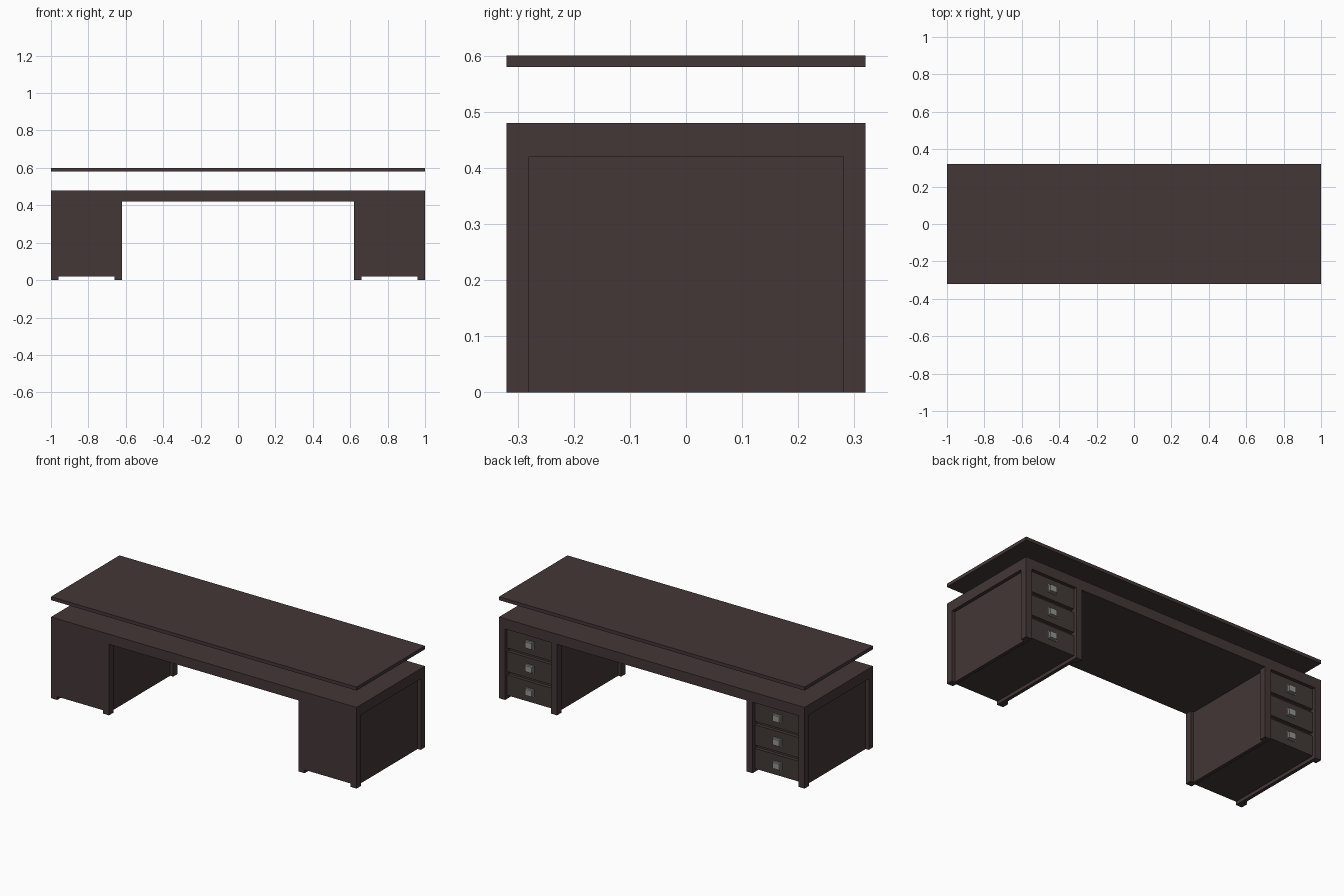
import bpy
import bmesh

cube = bpy.data.objects.get("Cube")
if cube:
    bpy.data.objects.remove(cube, do_unlink=True)


def material(name, rgb):
    m = bpy.data.materials.new(name)
    m.use_nodes = True
    m.diffuse_color = (*rgb, 1)
    bsdf = next(n for n in m.node_tree.nodes if n.type == 'BSDF_PRINCIPLED')
    bsdf.inputs["Base Color"].default_value = (*rgb, 1)
    return m


wood = material("dark brown wood", (0.058, 0.038, 0.038))
drawer_wood = material("drawer wood", (0.054, 0.042, 0.037))
metal = material("grey metal", (0.30, 0.30, 0.28))


def boxes(name, mat, *spans):
    """One object made of boxes, each given as (x0, x1, y0, y1, z0, z1)."""
    bm = bmesh.new()
    for x0, x1, y0, y1, z0, z1 in spans:
        for v in bmesh.ops.create_cube(bm, size=1)["verts"]:
            v.co = (x1 if v.co.x > 0 else x0,
                    y1 if v.co.y > 0 else y0,
                    z1 if v.co.z > 0 else z0)
    mesh = bpy.data.meshes.new(name)
    bm.to_mesh(mesh)
    bm.free()
    mesh.materials.append(mat)
    ob = bpy.data.objects.new(name, mesh)
    bpy.context.collection.objects.link(ob)
    return ob


def mirrored(name, mat, *spans):
    """Build on the left (+x) and on the right (-x)."""
    boxes("left_" + name, mat, *spans)
    boxes("right_" + name, mat,
          *[(-x1, -x0, *rest) for x0, x1, *rest in spans])


# Floating worktop and the deck spanning both pedestals
boxes("worktop", wood, (-1, 1, -0.32, 0.32, 0.58, 0.60))
boxes("deck", wood, (-1, 1, -0.32, 0.32, 0.42, 0.48))

# Corner posts of each pedestal
mirrored("posts", wood, *[(x, x + 0.04, y, y + 0.04, 0, 0.42)
                          for x in (0.62, 0.96) for y in (-0.32, 0.28)])

# Cabinet body, flush at the front and raised off the floor
mirrored("cabinet", wood, (0.66, 0.96, -0.32, 0.28, 0.02, 0.42))

# Recessed side panels reaching the floor
mirrored("side_panels", wood,
         (0.64, 0.66, -0.28, 0.28, 0, 0.42),
         (0.96, 0.98, -0.28, 0.28, 0, 0.42))

# Three drawers per pedestal on the back, each with a block handle on a plate
for i in range(3):
    z = 0.08 + 0.14 * i
    mirrored(f"drawer_{i + 1}", drawer_wood,
             (0.66, 0.96, 0.28, 0.30, z - 0.06, z + 0.06))
    mirrored(f"handle_{i + 1}", metal,
             (0.782, 0.838, 0.30, 0.305, z - 0.022, z + 0.022),
             (0.788, 0.832, 0.305, 0.318, z - 0.018, z + 0.018))
